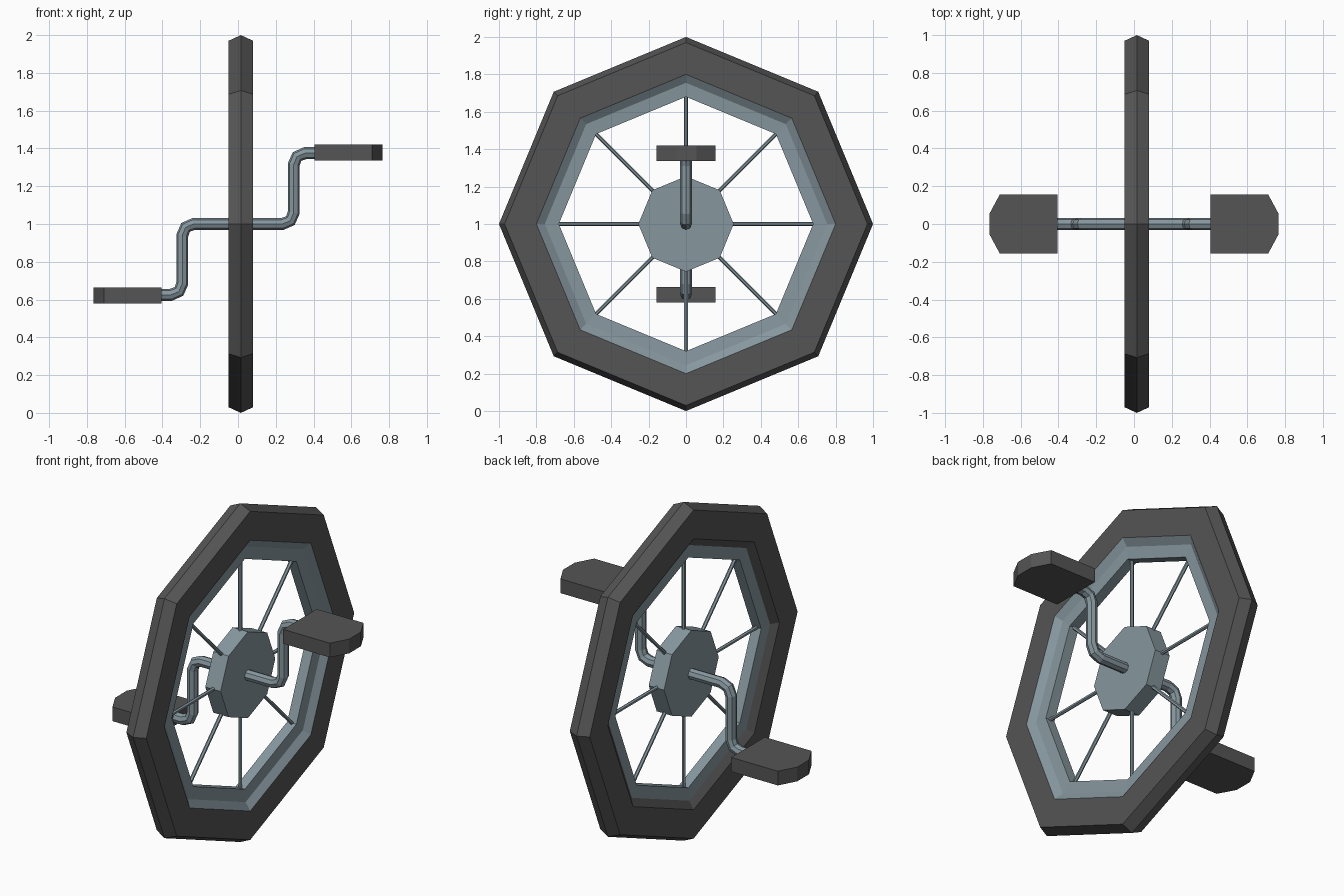
import bpy, bmesh, math
from mathutils import Vector

if "Cube" in bpy.data.objects:
    bpy.data.objects.remove(bpy.data.objects["Cube"])

CX = 0.015           # wheel centre plane
HUB = Vector((CX, 0, 1))


def material(name, rgb):
    m = bpy.data.materials.new(name)
    m.diffuse_color = (*rgb, 1)
    m.use_nodes = True
    m.node_tree.nodes["Principled BSDF"].inputs["Base Color"].default_value = m.diffuse_color
    return m


RUBBER = material("dark_rubber", (0.09, 0.09, 0.09))
METAL = material("blue_grey_metal", (0.24, 0.31, 0.345))


def finish(name, bm, *mats):
    bmesh.ops.recalc_face_normals(bm, faces=bm.faces)
    me = bpy.data.meshes.new(name)
    bm.to_mesh(me)
    bm.free()
    for m in mats:
        me.materials.append(m)
    ob = bpy.data.objects.new(name, me)
    bpy.context.collection.objects.link(ob)
    return ob


def lathe_ring(name, profile, slots, mats, sides=8):
    """Closed (x, radius) profile turned around the wheel axle."""
    bm = bmesh.new()
    rings = []
    for i in range(sides):
        a = 2 * math.pi * i / sides
        rings.append([bm.verts.new(HUB + Vector((x, r * math.sin(a), r * math.cos(a))))
                      for x, r in profile])
    n = len(profile)
    for i in range(sides):
        a, b = rings[i], rings[(i + 1) % sides]
        for j in range(n):
            k = (j + 1) % n
            bm.faces.new((a[j], a[k], b[k], b[j])).material_index = slots[j]
    return finish(name, bm, *mats)


# Tyre and rim: dark outside, metal inside, the left lip stays dark
lathe_ring("tyre_and_rim",
           [(0, 1.0), (0.065, 0.97), (0.065, 0.80), (0.035, 0.755), (0.03, 0.68),
            (-0.03, 0.68), (-0.035, 0.755), (-0.065, 0.80), (-0.065, 0.97)],
           [0, 0, 1, 1, 1, 1, 0, 0, 0], (RUBBER, METAL))


def rod(name, a, b, radius, sides, roll=0.0):
    bm = bmesh.new()
    bmesh.ops.create_cone(bm, cap_ends=True, segments=sides, radius1=radius,
                          radius2=radius, depth=(b - a).length)
    ob = finish(name, bm, METAL)
    ob.location = (a + b) / 2
    ob.rotation_mode = 'QUATERNION'
    ob.rotation_quaternion = Vector((0, 0, 1)).rotation_difference(b - a)
    return ob


# Hub disc
rod("hub", HUB - Vector((0.05, 0, 0)), HUB + Vector((0.05, 0, 0)), 0.255, 8)

# Spokes
for i in range(8):
    a = math.pi * i / 4
    d = Vector((0, math.sin(a), math.cos(a)))
    rod(f"spoke_{i + 1}", HUB + d * 0.22, HUB + d * 0.69, 0.011, 6)


def rounded(points, r=0.06, steps=2):
    """Replace the inner corners of a path with short arcs."""
    pts = [Vector(p) for p in points]
    out = [pts[0]]
    for p, c, n in zip(pts, pts[1:-1], pts[2:]):
        u, v = (p - c).normalized(), (n - c).normalized()
        o = c + (u + v) * r
        for s in range(steps + 1):
            t = s / steps * math.pi / 2
            out.append(o - v * r * math.cos(t) - u * r * math.sin(t))
    return out + [pts[-1]]


# Crank running through the hub
X, H = 0.295, 0.375
path = rounded([(-0.45, 0, 1 - H), (-X, 0, 1 - H), (-X, 0, 1),
                (X, 0, 1), (X, 0, 1 + H), (0.45, 0, 1 + H)])
cu = bpy.data.curves.new("crank", 'CURVE')
cu.dimensions = '3D'
cu.bevel_depth = 0.032
cu.bevel_resolution = 2
cu.use_fill_caps = True
sp = cu.splines.new('POLY')
sp.points.add(len(path) - 1)
for pt, co in zip(sp.points, path):
    pt.co = (*co, 1)
sp.use_smooth = False
cu.materials.append(METAL)
bpy.context.collection.objects.link(bpy.data.objects.new("crank", cu))

# Pedals with cut outer corners
outline = [(0.405, -0.157), (0.71, -0.157), (0.765, -0.055),
           (0.765, 0.055), (0.71, 0.157), (0.405, 0.157)]
for name, s in (("right_pedal", 1), ("left_pedal", -1)):
    bm = bmesh.new()
    f = bm.faces.new([bm.verts.new((s * x, y, 1 + s * 0.378 - 0.042)) for x, y in outline])
    ext = bmesh.ops.extrude_face_region(bm, geom=[f])
    bmesh.ops.translate(bm, vec=(0, 0, 0.084),
                        verts=[g for g in ext["geom"] if isinstance(g, bmesh.types.BMVert)])
    finish(name, bm, RUBBER)
